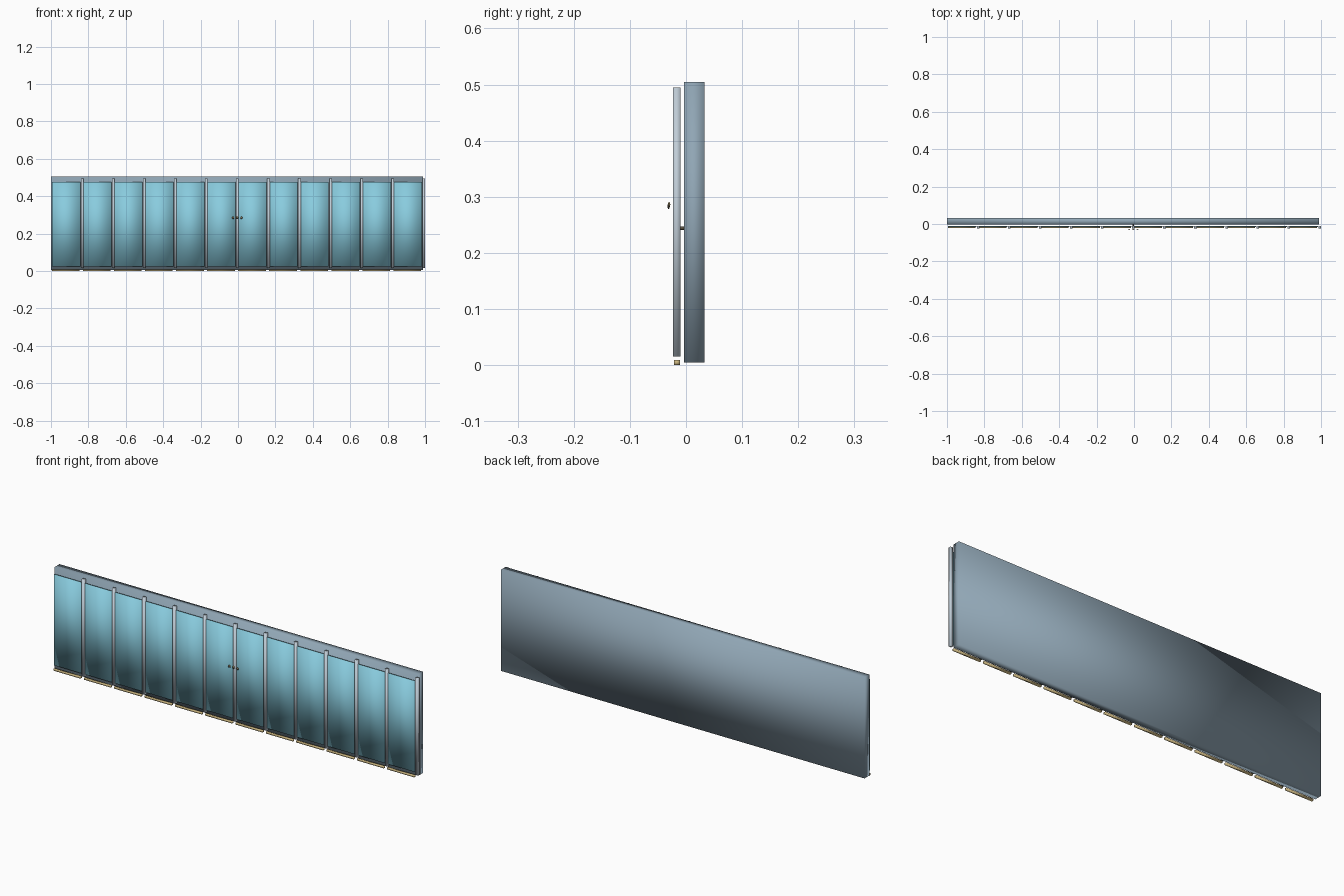
import bpy
import math

old = bpy.data.objects.get("Cube")
if old:
    bpy.data.objects.remove(old, do_unlink=True)


def material(name, rgb):
    mat = bpy.data.materials.new(name)
    mat.use_nodes = True
    mat.diffuse_color = (*rgb, 1)
    mat.node_tree.nodes["Principled BSDF"].inputs["Base Color"].default_value = (*rgb, 1)
    return mat


wall_grey = material("blue grey", (0.28, 0.38, 0.46))
glass_blue = material("glass blue", (0.25, 0.60, 0.73))
steel = material("pale steel", (0.53, 0.61, 0.68))
brass = material("brass", (0.60, 0.47, 0.22))
bronze = material("dark bronze", (0.10, 0.08, 0.05))


def finish(name, mat):
    obj = bpy.context.object
    obj.name = name
    obj.data.materials.append(mat)
    bpy.ops.object.transform_apply(location=False, rotation=True, scale=True)
    bpy.ops.object.shade_smooth()
    return obj


def box(name, x, y, z, mat):
    """Softly shaded box given by its (low, high) range on each axis."""
    ranges = (x, y, z)
    bpy.ops.mesh.primitive_cube_add(size=1, location=[(a + b) / 2 for a, b in ranges])
    bpy.context.object.scale = [b - a for a, b in ranges]
    return finish(name, mat)


# Long backing wall
box("back_wall", (-1, 0.99), (-0.004, 0.033), (0.005, 0.505), wall_grey)

# Twelve bays: glass pane, brass sill strip and the post on its right
bays, pitch, first = 12, 0.166, -0.917
for i in range(bays):
    x = first + i * pitch
    post = x + pitch / 2 + 0.001
    box(f"glass_pane_{i + 1}", (x - 0.078, x + 0.074), (-0.017, -0.012), (0.025, 0.475), glass_blue)
    box(f"sill_strip_{i + 1}", (x - 0.078, x + 0.070), (-0.021, -0.011), (0.001, 0.010), brass)
    box(f"post_{i + 1}", (post - 0.007, post + 0.007), (-0.023, -0.010), (0.015, 0.495), steel)

# Row of three small knobs with brass caps at the middle
for name, x in (("left", 0.018), ("middle", -0.004), ("right", -0.026)):
    for part, y, z, mat in (("knob", -0.031, 0.283, bronze), ("knob_cap", -0.030, 0.286, brass)):
        bpy.ops.mesh.primitive_uv_sphere_add(segments=12, ring_count=8, radius=1, location=(x, y, z))
        bpy.context.object.scale = (0.006, 0.002, 0.005)
        finish(f"{name}_{part}", mat)

# Small bolt between the middle post and the wall
bpy.ops.mesh.primitive_cylinder_add(vertices=12, radius=0.003, depth=0.008,
                                    location=(-0.004, -0.007, 0.244),
                                    rotation=(math.pi / 2, 0, 0))
finish("lock_bolt", bronze)

# Ground contact
for obj in bpy.context.scene.objects:
    if obj.name.startswith("sill_strip"):
        obj.location.z -= 0.001
